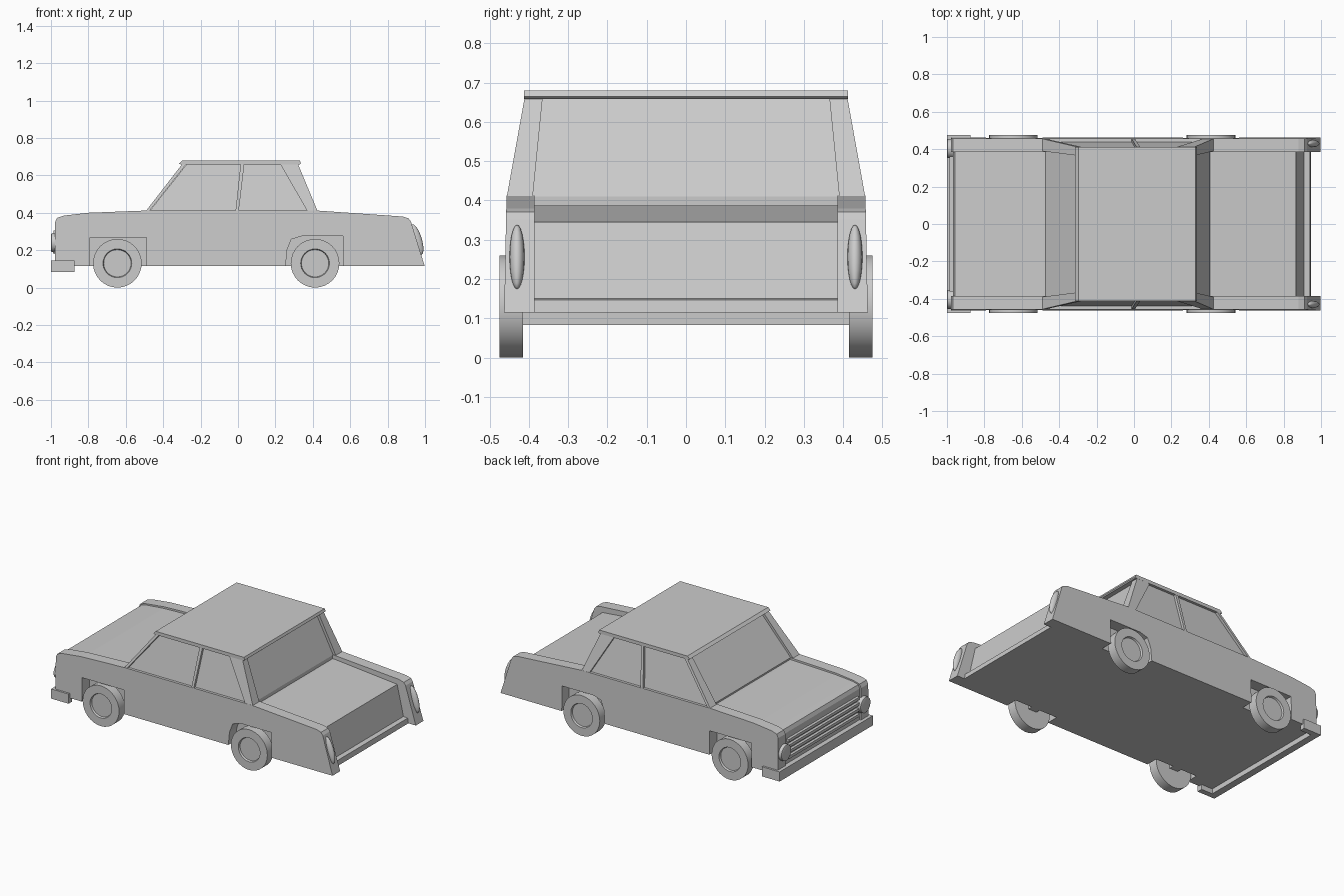
import bpy, bmesh, math
from mathutils import Matrix

if "Cube" in bpy.data.objects:
    bpy.data.objects.remove(bpy.data.objects["Cube"])


def finish(name, bm, mirror=False, smooth=False):
    bmesh.ops.recalc_face_normals(bm, faces=bm.faces)
    me = bpy.data.meshes.new(name)
    bm.to_mesh(me)
    bm.free()
    ob = bpy.data.objects.new(name, me)
    bpy.context.collection.objects.link(ob)
    if mirror:
        mod = ob.modifiers.new("mirror", 'MIRROR')
        mod.use_axis = (False, True, False)
    if smooth:
        bpy.ops.object.select_all(action='DESELECT')
        ob.select_set(True)
        bpy.context.view_layer.objects.active = ob
        bpy.ops.object.shade_smooth_by_angle(angle=math.radians(35))
    return ob


def prism(name, profile, outer, inner, mirror=True):
    """Extrude an x-z profile between two y(z) planes."""
    bm = bmesh.new()
    a = [bm.verts.new((x, outer(z), z)) for x, z in profile]
    b = [bm.verts.new((x, inner(z), z)) for x, z in profile]
    bm.faces.new(a)
    bm.faces.new(b)
    n = len(profile)
    for i in range(n):
        j = (i + 1) % n
        bm.faces.new((a[i], a[j], b[j], b[i]))
    return finish(name, bm, mirror)


def box(name, x0, x1, y0, y1, z0, z1, mirror=False):
    return prism(name, [(x0, z0), (x1, z0), (x1, z1), (x0, z1)],
                 lambda z: y1, lambda z: y0, mirror)


# Central body: hood, floor, recessed boot lid and rear panel
prism("central_body", [
    (-.968, .115), (-.968, .345), (-.958, .368), (-.92, .378), (-.8, .389),
    (-.49, .4), (.42, .387), (.865, .345), (.91, .15), (.94, .147), (.945, .115)],
    lambda z: .386, lambda z: -.386, False)

# Side bodies with wheel arches cut into the outline
prism("side_body", [
    (-.978, .115), (-.978, .35), (-.967, .373), (-.93, .385), (-.8, .4), (-.49, .412),
    (.42, .412), (.88, .38), (.912, .37), (.925, .352), (.998, .115),
    (.562, .115), (.562, .275), (.34, .275), (.285, .258), (.262, .2), (.255, .115),
    (-.49, .115), (-.49, .268), (-.79, .268), (-.79, .115)],
    lambda z: .463 - .02 * (z - .1), lambda z: .385)

# Cabin: glass block, pillars, rails and roof
pane = lambda z: .44 - .18 * (z - .41)
skin = lambda z: .456 - .18 * (z - .41)
edge = lambda z: .39 - .1 * (z - .41)
prism("cabin_glass", [(-.472, .39), (-.472, .41), (-.27, .665), (.298, .665),
                      (.405, .41), (.405, .38)],
      pane, lambda z: -pane(z), False)
prism("front_pillar", [(-.492, .41), (-.473, .41), (-.275, .662), (-.297, .662)], skin, edge)
prism("middle_pillar", [(-.013, .41), (.004, .41), (.034, .662), (.014, .662)], skin, edge)
prism("rear_pillar", [(.37, .41), (.425, .41), (.32, .662), (.225, .662)], skin, edge)
prism("roof", [(-.315, .664), (-.305, .658), (.33, .658), (.337, .664),
               (.33, .68), (-.298, .68)],
      lambda z: .412, lambda z: -.412, False)

# Front bumper with wrapped ends
box("front_bumper", -1, -.955, -.475, .475, .083, .145)
box("bumper_end", -.956, -.875, .44, .475, .083, .145, True)

# Grille bars
for i in range(4):
    z = .18 + i * .036
    box("grille_bar", -.986, -.96, -.36, .36, z, z + .018)

# Wheels with recessed hubs
for x in (-.645, .412):
    bm = bmesh.new()
    bmesh.ops.create_cone(bm, cap_ends=True, segments=32, radius1=.13, radius2=.13, depth=.06,
                          matrix=Matrix.Translation((x, .445, .13)) @ Matrix.Rotation(math.pi / 2, 4, 'X'))
    cap = [f for f in bm.faces if len(f.verts) > 4 and f.calc_center_median().y > .46]
    bmesh.ops.inset_region(bm, faces=cap, thickness=.053)
    bmesh.ops.inset_region(bm, faces=cap, thickness=.004, depth=-.012)
    finish("wheel", bm, True, True)
    # Stub axle joining the wheel to the body
    box("axle", x - .03, x + .03, .37, .42, .115, .16, True)

# Headlights
bm = bmesh.new()
bmesh.ops.create_cone(bm, cap_ends=True, segments=24, radius1=.054, radius2=.05, depth=.035,
                      matrix=Matrix.Translation((-.98, .403, .24)) @ Matrix.Rotation(-math.pi / 2, 4, 'Y'))
lens = [f for f in bm.faces if len(f.verts) > 4 and f.calc_center_median().x < -.985]
bmesh.ops.inset_region(bm, faces=lens, thickness=.008, depth=.003)
finish("headlight", bm, True, True)

# Tail lights: tall tilted domes
bm = bmesh.new()
bmesh.ops.create_uvsphere(bm, u_segments=20, v_segments=12, radius=1,
                          matrix=Matrix.Translation((.956, .43, .256)) @ Matrix.Rotation(-.29, 4, 'Y')
                          @ Matrix.Diagonal((.027, .019, .085, 1)))
finish("tail_light", bm, True, True)
